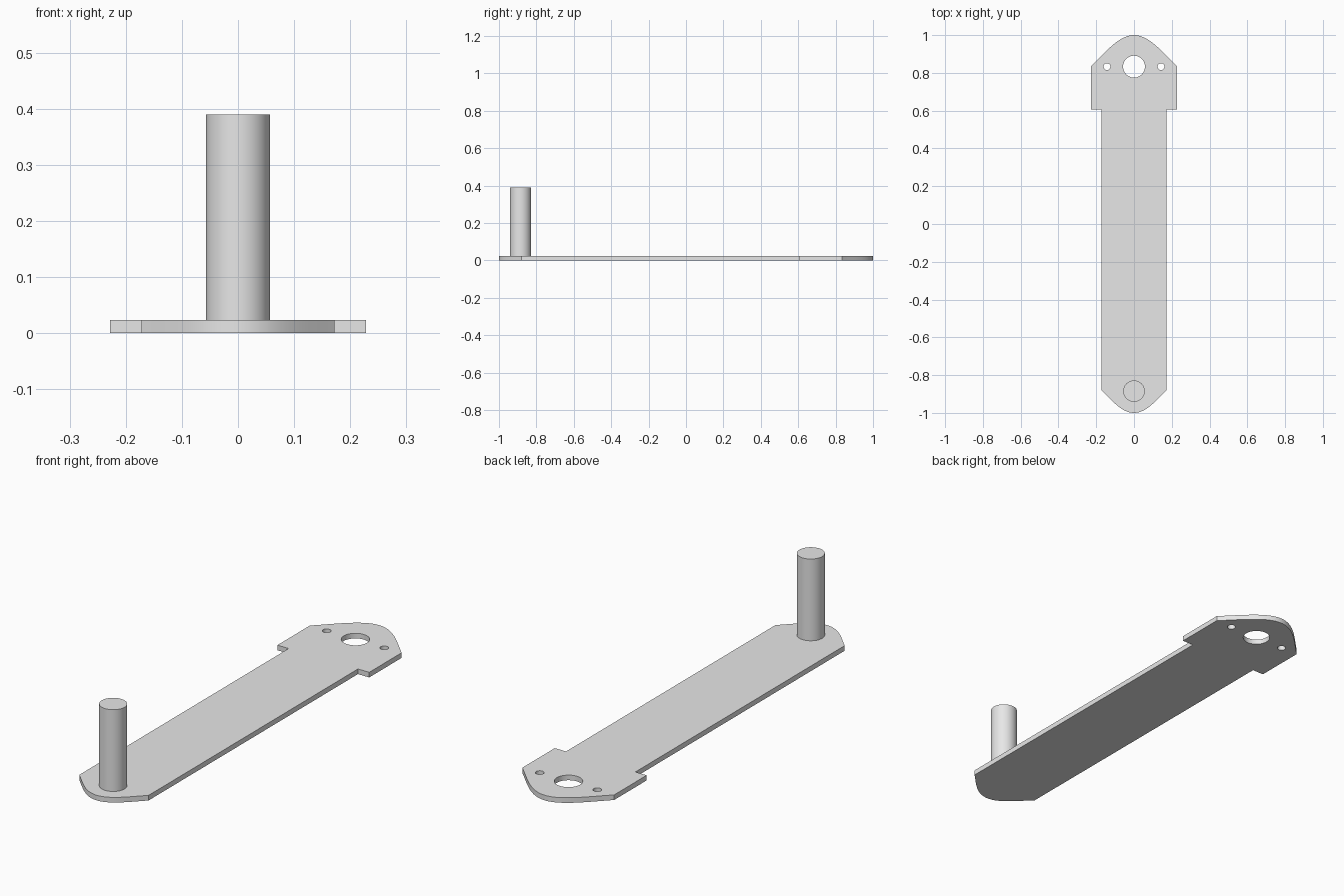
import bpy
import math
from mathutils import Vector
from mathutils.geometry import interpolate_bezier

THICK = 0.023
HOLE_Y = 0.833
PIN_Y = -0.885

cube = bpy.data.objects.get("Cube")
if cube:
    bpy.data.objects.remove(cube, do_unlink=True)

grey = bpy.data.materials.new("light grey")
grey.use_nodes = True
colour = (0.8, 0.8, 0.8, 1)
grey.diffuse_color = colour
grey.node_tree.nodes["Principled BSDF"].inputs["Base Color"].default_value = colour


def rounded_end(corner, near_corner, near_tip, tip):
    """Points along a nose-shaped end, from the side corner to the tip."""
    pts = [Vector((x, y, 0)) for x, y in (corner, near_corner, near_tip, tip)]
    return [(p.x, p.y) for p in interpolate_bezier(*pts, 20)]


def circle(x, y, radius, count):
    steps = [2 * math.pi * i / count for i in range(count)]
    return [(x + radius * math.cos(a), y + radius * math.sin(a)) for a in steps]


def extruded_plate(name, loops, thickness):
    """Fill the first loop, leave the others as holes, and give it thickness."""
    curve = bpy.data.curves.new(name + "_profile", "CURVE")
    curve.dimensions = "2D"
    curve.fill_mode = "BOTH"
    curve.extrude = thickness / 2
    for loop in loops:
        spline = curve.splines.new("POLY")
        spline.points.add(len(loop) - 1)
        for point, (x, y) in zip(spline.points, loop):
            point.co = (x, y, 0, 1)
        spline.use_cyclic_u = True
    obj = bpy.data.objects.new(name, curve)
    bpy.context.collection.objects.link(obj)
    obj.location.z = thickness / 2
    bpy.ops.object.select_all(action="DESELECT")
    obj.select_set(True)
    bpy.context.view_layer.objects.active = obj
    bpy.ops.object.convert(target="MESH")
    return bpy.context.object


def finish(obj):
    """Weld, shade and colour the active part."""
    obj.data.materials.clear()
    obj.data.materials.append(grey)
    bpy.ops.object.mode_set(mode="EDIT")
    bpy.ops.mesh.select_all(action="SELECT")
    bpy.ops.mesh.remove_doubles(threshold=0.0001)
    bpy.ops.mesh.normals_make_consistent(inside=False)
    bpy.ops.object.mode_set(mode="OBJECT")
    bpy.ops.object.shade_smooth_by_angle(angle=math.radians(30))


# Arm plate: narrow shank, wider head, a rounded nose at each end
front_nose = rounded_end((0.172, -0.88), (0.115, -0.935), (0.065, -1), (0, -1))
back_nose = rounded_end((0.228, 0.835), (0.15, 0.91), (0.08, 1), (0, 1))
right_half = front_nose[::-1] + [(0.172, 0.605), (0.228, 0.605)] + back_nose
outline = right_half + [(-x, y) for x, y in right_half[-2:0:-1]]
holes = [circle(0, HOLE_Y, 0.058, 48)]
holes += [circle(side * 0.143, HOLE_Y, 0.018, 24) for side in (-1, 1)]
finish(extruded_plate("arm_plate", [outline] + holes, THICK))

# Upright pin at the front end
pin_top = 0.39
bpy.ops.mesh.primitive_cylinder_add(
    vertices=48, radius=0.057, depth=pin_top - THICK,
    location=(0, PIN_Y, (pin_top + THICK) / 2))
pin = bpy.context.object
pin.name = "pin"
finish(pin)
